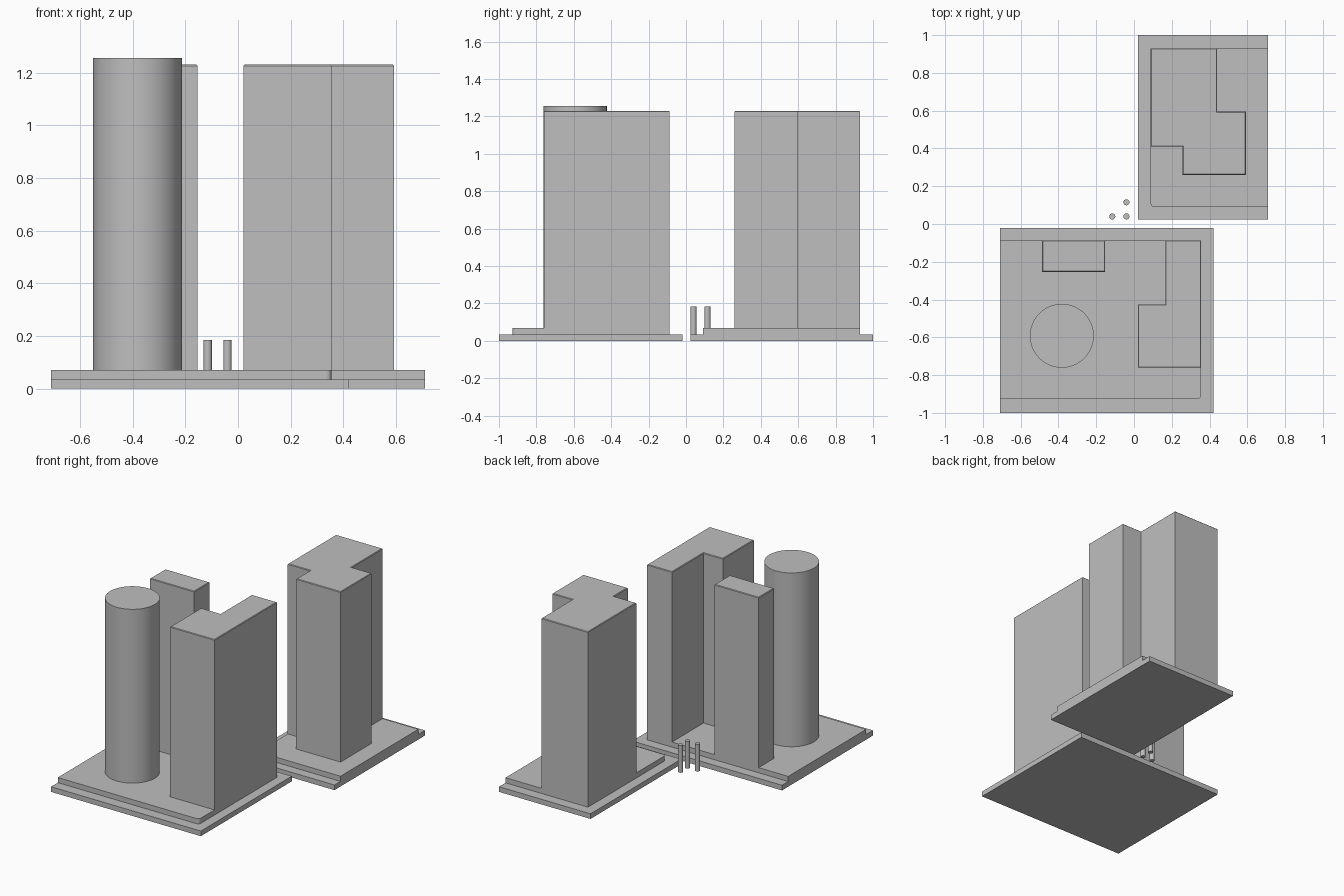
import bpy, bmesh, math

if "Cube" in bpy.data.objects:
    bpy.data.objects.remove(bpy.data.objects["Cube"])

grey = bpy.data.materials.new("concrete_grey")
grey.diffuse_color = (0.52, 0.52, 0.52, 1)
grey.use_nodes = True
grey.node_tree.nodes["Principled BSDF"].inputs["Base Color"].default_value = grey.diffuse_color

BASE, STEP, ROOF = 0.035, 0.07, 1.23


def finish(name, bm):
    bmesh.ops.recalc_face_normals(bm, faces=bm.faces)
    mesh = bpy.data.meshes.new(name)
    bm.to_mesh(mesh)
    bm.free()
    mesh.materials.append(grey)
    obj = bpy.data.objects.new(name, mesh)
    bpy.context.collection.objects.link(obj)
    return obj


def prism(name, outline, z0, z1, top_bevel=0.0):
    """Extrude a plan outline upward, with an optional small bevel on the roof edge."""
    bm = bmesh.new()
    floor = bm.faces.new([bm.verts.new((x, y, z0)) for x, y in outline])
    geom = bmesh.ops.extrude_face_region(bm, geom=[floor], use_keep_orig=True)["geom"]
    bmesh.ops.translate(bm, vec=(0, 0, z1 - z0),
                        verts=[g for g in geom if isinstance(g, bmesh.types.BMVert)])
    if top_bevel:
        edges = [e for e in bm.edges if all(v.co.z > z1 - 1e-4 for v in e.verts)]
        bmesh.ops.bevel(bm, geom=edges, offset=top_bevel, segments=1, affect='EDGES')
    return finish(name, bm)


def rect(x0, y0, x1, y1):
    return [(x0, y0), (x1, y0), (x1, y1), (x0, y1)]


def arc(cx, cy, r, start):
    return [(cx + r * math.cos(math.radians(start + a)),
             cy + r * math.sin(math.radians(start + a))) for a in range(0, 91, 15)]


def column(name, x, y, r, z0, z1, sides):
    bm = bmesh.new()
    bmesh.ops.create_cone(bm, cap_ends=True, segments=sides, radius1=r, radius2=r, depth=z1 - z0)
    bmesh.ops.translate(bm, vec=(x, y, (z0 + z1) / 2), verts=bm.verts)
    obj = finish(name, bm)
    bpy.ops.object.select_all(action='DESELECT')
    obj.select_set(True)
    bpy.context.view_layer.objects.active = obj
    bpy.ops.object.shade_smooth_by_angle(angle=math.radians(30))


# Front block: slab, podium with one rounded corner
prism("front_slab", rect(-0.71, -1.0, 0.42, -0.02), 0, BASE)
r = 0.02
prism("front_podium",
      [(-0.71, -0.927)] + arc(0.355 - r, -0.927 + r, r, 270) + [(0.355, -0.087), (-0.71, -0.087)],
      BASE, STEP)

# Back block: slab, podium with one rounded corner
prism("back_slab", rect(0.02, 0.025, 0.71, 1.0), 0, BASE)
prism("back_podium",
      arc(0.088 + r, 0.09 + r, r, 180) + [(0.71, 0.09), (0.71, 0.93), (0.088, 0.93)],
      BASE, STEP)

# Towers
prism("front_l_tower",
      [(0.02, -0.76), (0.355, -0.76), (0.355, -0.087), (0.166, -0.087),
       (0.166, -0.426), (0.02, -0.426)], STEP, ROOF, 0.004)
prism("front_slim_tower", rect(-0.487, -0.253, -0.153, -0.087), STEP, ROOF, 0.004)
column("round_tower", -0.382, -0.592, 0.169, STEP, 1.255, 64)
prism("back_stepped_tower",
      [(0.088, 0.41), (0.257, 0.41), (0.257, 0.26), (0.592, 0.26), (0.592, 0.595),
       (0.44, 0.595), (0.44, 0.93), (0.088, 0.93)], STEP, ROOF, 0.004)

# Posts between the two blocks
for i, (x, y) in enumerate([(-0.115, 0.04), (-0.04, 0.04), (-0.04, 0.115)]):
    column(f"post_{i + 1}", x, y, 0.016, 0, 0.185, 24)
